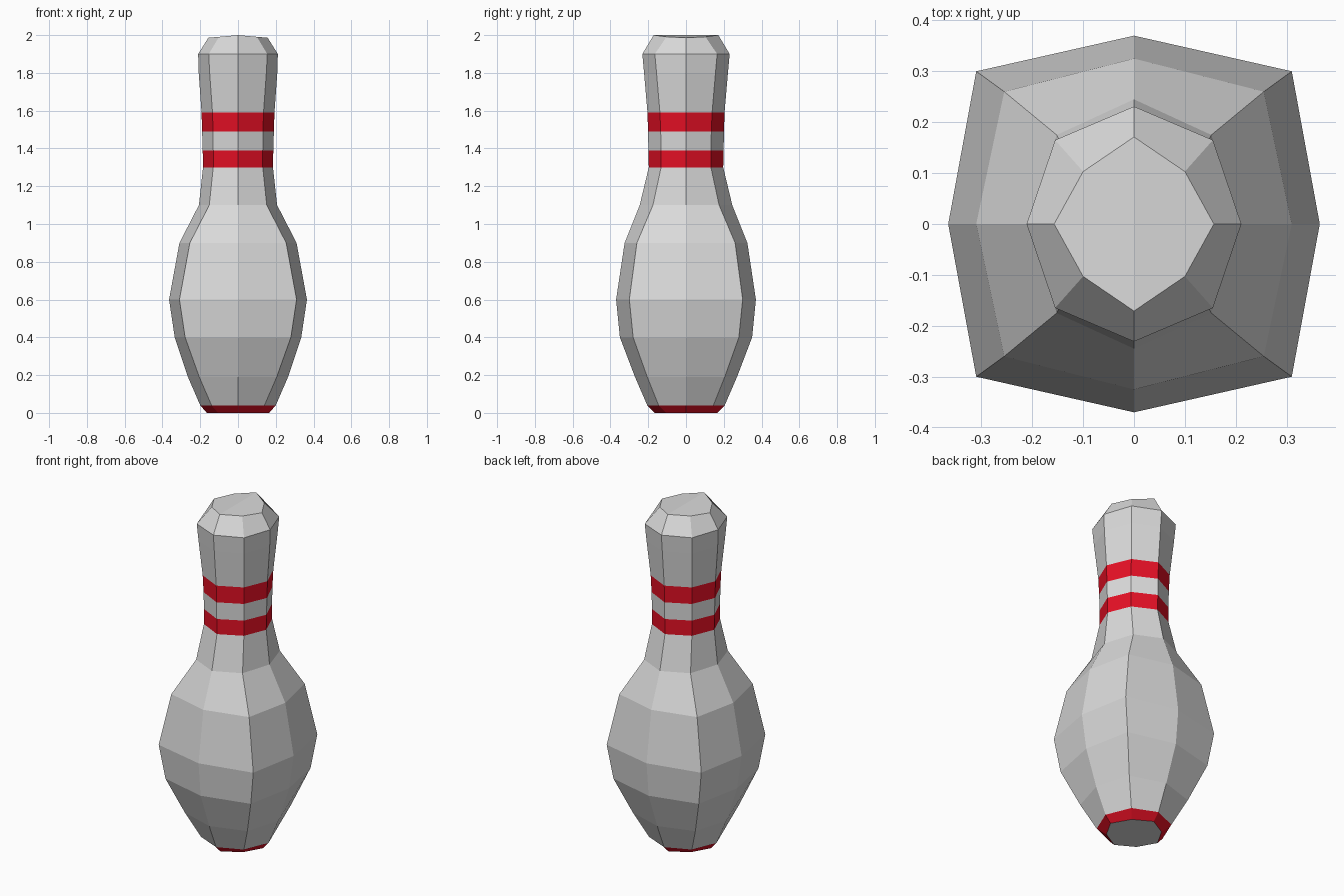
import bpy
import bmesh

cube = bpy.data.objects.get("Cube")
if cube:
    bpy.data.objects.remove(cube, do_unlink=True)


def make_material(name, color):
    mat = bpy.data.materials.new(name)
    mat.use_nodes = True
    mat.diffuse_color = (*color, 1)
    bsdf = next(n for n in mat.node_tree.nodes if n.type == 'BSDF_PRINCIPLED')
    bsdf.inputs["Base Color"].default_value = (*color, 1)
    return mat


white = make_material("white", (0.70, 0.70, 0.70))
red = make_material("red", (0.78, 0.005, 0.018))

# Profile rings: height, half width, half depth, corner x, corner y
RINGS = [
    (0.00, 0.165, 0.165, 0.105, 0.105),
    (0.04, 0.200, 0.205, 0.140, 0.145),
    (0.19, 0.265, 0.270, 0.205, 0.205),
    (0.40, 0.335, 0.350, 0.280, 0.280),
    (0.60, 0.365, 0.370, 0.310, 0.300),
    (0.90, 0.310, 0.325, 0.255, 0.260),
    (1.10, 0.207, 0.245, 0.152, 0.175),
    (1.30, 0.185, 0.197, 0.131, 0.132),
    (1.39, 0.187, 0.199, 0.131, 0.132),
    (1.49, 0.190, 0.201, 0.132, 0.134),
    (1.59, 0.193, 0.204, 0.135, 0.138),
    (1.80, 0.208, 0.222, 0.150, 0.156),
    (1.90, 0.211, 0.231, 0.155, 0.165),
    (2.00, 0.157, 0.171, 0.100, 0.103),
]
RED_SPANS = {0, 7, 9}  # base rim and the two neck bands

bm = bmesh.new()
loops = []
for z, a, b, cx, cy in RINGS:
    outline = [(a, 0), (cx, cy), (0, b), (-cx, cy),
               (-a, 0), (-cx, -cy), (0, -b), (cx, -cy)]
    # The crown falls away slightly to both sides
    drop = 0.09 if z == 2 else 0
    loops.append([bm.verts.new((x, y, z - drop * abs(x))) for x, y in outline])

# Side walls, coloured by ring span
for i, (low, high) in enumerate(zip(loops, loops[1:])):
    for j in range(8):
        k = (j + 1) % 8
        face = bm.faces.new((low[j], low[k], high[k], high[j]))
        face.material_index = 1 if i in RED_SPANS else 0

# Base and ridged crown
bm.faces.new(loops[0][::-1])
top = loops[-1]
bm.faces.new(top[2:7])
bm.faces.new(top[6:] + top[:3])
bm.normal_update()

mesh = bpy.data.meshes.new("bowling_pin")
bm.to_mesh(mesh)
bm.free()
mesh.materials.append(white)
mesh.materials.append(red)
pin = bpy.data.objects.new("bowling_pin", mesh)
bpy.context.collection.objects.link(pin)
